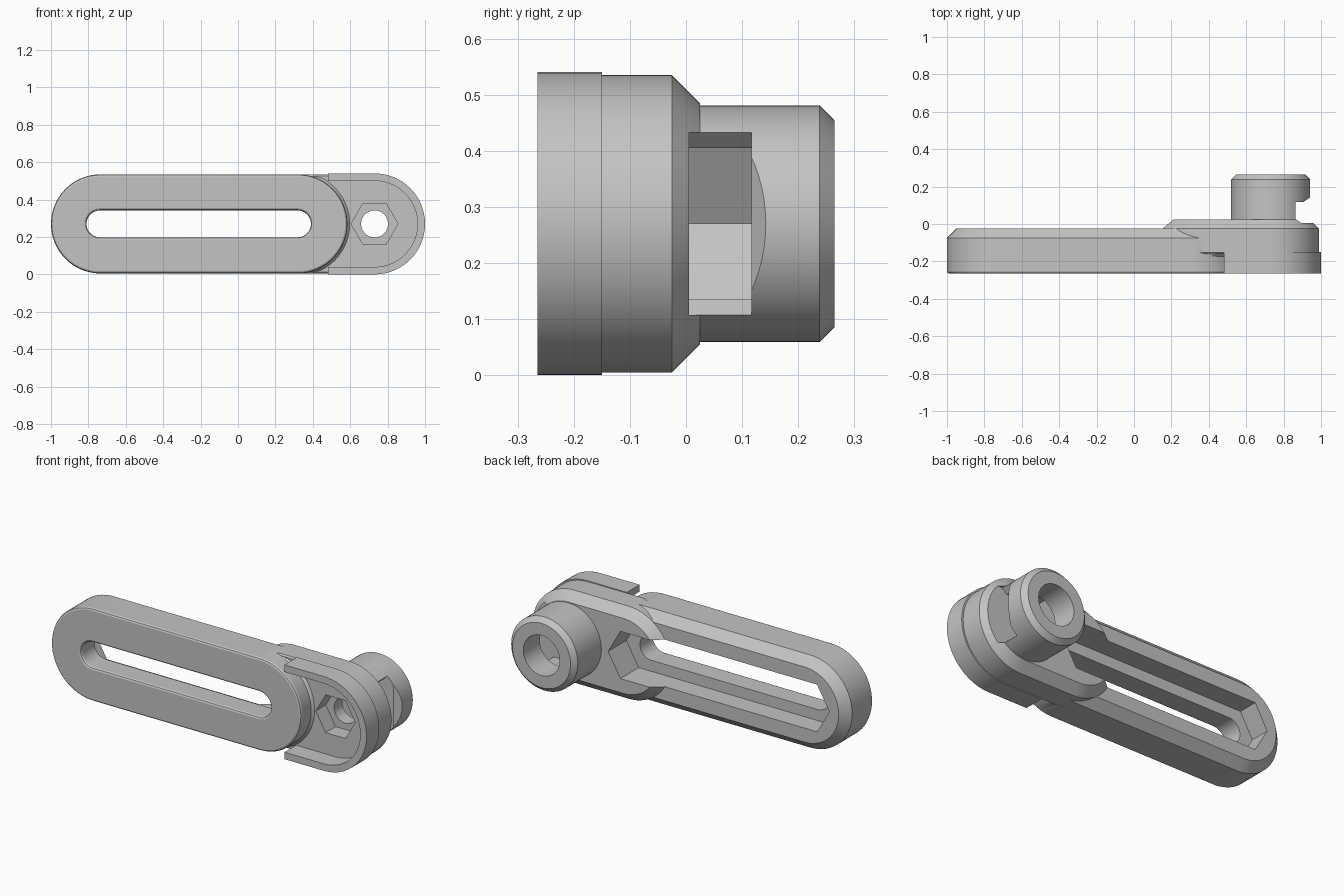
import bpy, bmesh, math

old = bpy.data.objects.get("Cube")
if old:
    bpy.data.objects.remove(old)

MID = 0.27                                   # height of the centre line
ARM_L, ARM_R, BOSS = -0.735, 0.32, 0.73      # arc centres along x

grey = bpy.data.materials.new("light_grey_plastic")
grey.use_nodes = True
color = (0.55, 0.55, 0.55, 1)
grey.diffuse_color = color
grey.node_tree.nodes["Principled BSDF"].inputs["Base Color"].default_value = color


def loft(name, rings):
    """Closed solid through matching rings of points."""
    bm = bmesh.new()
    loops = [[bm.verts.new(p) for p in ring] for ring in rings]
    n = len(loops[0])
    for a, b in zip(loops, loops[1:]):
        for i in range(n):
            j = (i + 1) % n
            bm.faces.new((a[i], a[j], b[j], b[i]))
    bm.faces.new(loops[0])
    bm.faces.new(loops[-1])
    bmesh.ops.recalc_face_normals(bm, faces=bm.faces)
    mesh = bpy.data.meshes.new(name)
    bm.to_mesh(mesh)
    bm.free()
    mesh.materials.append(grey)
    obj = bpy.data.objects.new(name, mesh)
    bpy.context.collection.objects.link(obj)
    return obj


def arc(cx, r, start, end, steps):
    """Arc points in the x-z plane, angles in degrees."""
    angles = [math.radians(start + (end - start) * i / steps) for i in range(steps + 1)]
    return [(cx + r * math.cos(a), MID + r * math.sin(a)) for a in angles]


def outline(x0, x1, r, hexed=False):
    """Stadium, circle or elongated hexagon."""
    if hexed:
        if x0 == x1:
            return arc(x0, r, 0, 300, 5)
        return arc(x1, r, -60, 60, 2) + arc(x0, r, 120, 240, 2)
    if x0 == x1:
        return arc(x0, r, 0, 354, 59)
    return arc(x1, r, -90, 90, 32) + arc(x0, r, 90, 270, 32)


def stadium(name, x0, x1, sections, hexed=False):
    return loft(name, [[(x, y, z) for x, z in outline(x0, x1, r, hexed)]
                       for y, r in sections])


def prism(name, points, y0, y1):
    return loft(name, [[(x, y, z) for x, z in points] for y in (y0, y1)])


# Long arm, chamfered at the back and rounded at the front
body = stadium("slotted_arm", ARM_L, ARM_R,
               [(-0.265, 0.253), (-0.261, 0.261), (-0.253, 0.265), (-0.075, 0.265), (-0.025, 0.215)])

# Rear block with chamfered back
block = stadium("rear_block", 0.38, 0.725,
                [(-0.16, 0.257), (-0.152, 0.265), (-0.025, 0.265), (0.025, 0.215)])

# Sloped fillet under the block, trimmed to the arm height
fillet_rings = []
for y, r in ((-0.185, 0.255), (-0.14, 0.295)):
    fillet_rings.append([(x, y, min(max(z, MID - 0.264), MID + 0.264))
                         for x, z in arc(ARM_R, r, -90, 90, 32)])
fillet = loft("end_fillet", fillet_rings)

# U-shaped rim on the front of the block
rim_points = [(0.48, MID - 0.27)] + arc(BOSS, 0.27, -90, 90, 32)
rim_points += [(0.48, MID + 0.27), (0.48, MID + 0.23)]
rim_points += arc(BOSS, 0.23, 90, -90, 32) + [(0.48, MID - 0.23)]
rim = prism("front_rim", rim_points, -0.265, -0.15)

# Round boss
boss = stadium("boss", BOSS, BOSS, [(-0.01, 0.211), (0.238, 0.211), (0.265, 0.184)])

# Cutters
arm_slot = stadium("arm_slot", -0.738, 0.318,
                   [(-0.28, 0.084), (-0.265, 0.084), (-0.261, 0.076), (-0.253, 0.072), (0.1, 0.072)])
channel = stadium("hex_channel", ARM_L, ARM_R, [(-0.14, 0.156), (0.1, 0.156)], True)
bolt_hole = stadium("bolt_hole", BOSS, BOSS, [(-0.3, 0.072), (0.3, 0.072)])
hex_pocket = stadium("hex_pocket", BOSS, BOSS, [(-0.3, 0.125), (-0.07, 0.125)], True)
bore = stadium("boss_bore", BOSS, BOSS, [(0.06, 0.115), (0.3, 0.115)])

# Nut slot opening to the side, flared at its mouth
upper = [(0.835, 0.135), (0.865, 0.163), (1.1, 0.163)]
nut_points = arc(BOSS, 0.156, 120, 240, 2)
nut_points += [(x, MID - h) for x, h in upper] + [(x, MID + h) for x, h in reversed(upper)]
nut_slot = prism("nut_slot", nut_points, 0.005, 0.117)
mouth = [(0.905, 0.1), (0.905, 0.117), (0.945, 0.145), (1.1, 0.145), (1.1, 0.1)]
slot_mouth = loft("slot_mouth", [[(x, y, MID + s * 0.163) for x, y in mouth] for s in (-1, 1)])

steps = [(o, 'UNION') for o in (block, fillet, rim, boss)]
steps += [(o, 'DIFFERENCE') for o in (arm_slot, channel, bolt_hole, hex_pocket, bore,
                                      nut_slot, slot_mouth)]
bpy.ops.object.select_all(action='DESELECT')
bpy.context.view_layer.objects.active = body
body.select_set(True)
for helper, operation in steps:
    mod = body.modifiers.new(helper.name, 'BOOLEAN')
    mod.operation = operation
    mod.solver = 'EXACT'
    mod.object = helper
    bpy.ops.object.modifier_apply(modifier=mod.name)
    bpy.data.objects.remove(helper)

bpy.ops.object.shade_smooth_by_angle(angle=math.radians(25))
